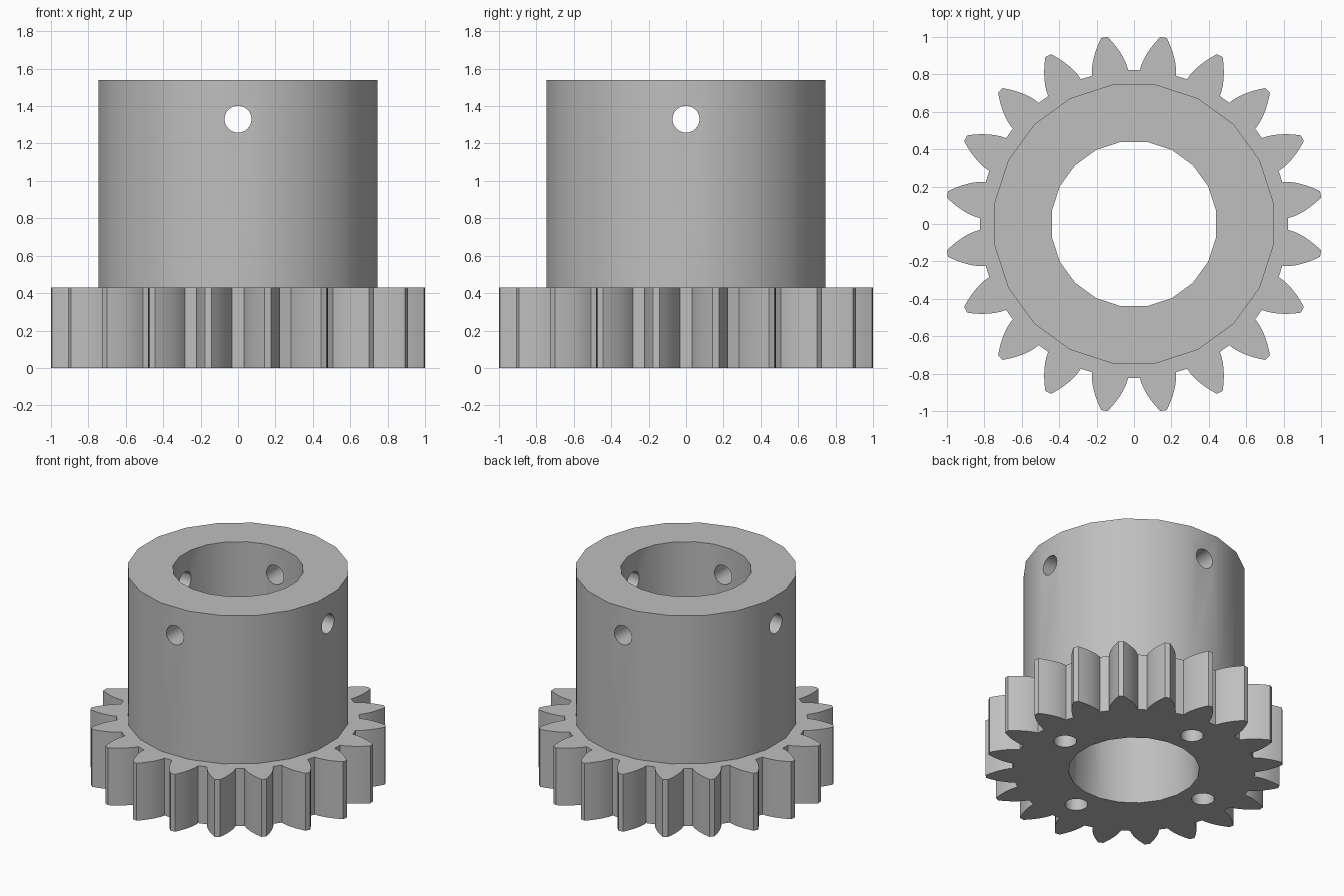
import bpy
import bmesh
from math import acos, cos, sin, tan, pi, radians, sqrt
from mathutils import Matrix

cube = bpy.data.objects.get("Cube")
if cube:
    bpy.data.objects.remove(cube, do_unlink=True)

# Main sizes
TEETH = 20
GEAR_H, TOTAL_H = 0.43, 1.54
PITCH_R, TIP_R, ROOT_R = 0.918, 1.01, 0.824
BASE_R = PITCH_R * cos(radians(28))
HUB_R, BORE_R = 0.754, 0.445
STEP = 2 * pi / TEETH

grey = bpy.data.materials.new("plain_grey")
grey.use_nodes = True
colour = (0.52, 0.52, 0.52, 1)
grey.diffuse_color = colour
grey.node_tree.nodes["Principled BSDF"].inputs["Base Color"].default_value = colour


def add_object(name, bm):
    bmesh.ops.recalc_face_normals(bm, faces=bm.faces)
    mesh = bpy.data.meshes.new(name)
    bm.to_mesh(mesh)
    bm.free()
    obj = bpy.data.objects.new(name, mesh)
    obj.data.materials.append(grey)
    bpy.context.collection.objects.link(obj)
    return obj


def prism(name, outline, z0, z1):
    bm = bmesh.new()
    face = bm.faces.new([bm.verts.new((x, y, z0)) for x, y in outline])
    top = bmesh.ops.extrude_face_region(bm, geom=[face])
    verts = [v for v in top["geom"] if isinstance(v, bmesh.types.BMVert)]
    bmesh.ops.translate(bm, verts=verts, vec=(0, 0, z1 - z0))
    return add_object(name, bm)


def circle(radius, sides, centre=(0, 0)):
    return [(centre[0] + radius * cos((i + 0.5) * 2 * pi / sides),
             centre[1] + radius * sin((i + 0.5) * 2 * pi / sides)) for i in range(sides)]


def involute(r):
    a = acos(BASE_R / r)
    return tan(a) - a


def tooth_half_angle(r):
    return STEP / 4 + involute(PITCH_R) - involute(r)


def gear_outline(steps=6):
    # Involute flanks, narrow flat tips and flat roots
    radii = [ROOT_R + (TIP_R - ROOT_R) * i / steps for i in range(steps + 1)]
    flank = [(r, -tooth_half_angle(r)) for r in radii]
    tooth = flank + [(r, -a) for r, a in reversed(flank)]
    return [(r * cos(a + (k + 0.5) * STEP), r * sin(a + (k + 0.5) * STEP))
            for k in range(TEETH) for r, a in tooth]


def combine(target, other, operation):
    mod = target.modifiers.new(operation.lower(), 'BOOLEAN')
    mod.operation = operation
    mod.solver = 'EXACT'
    mod.object = other
    bpy.ops.object.select_all(action='DESELECT')
    bpy.context.view_layer.objects.active = target
    target.select_set(True)
    bpy.ops.object.modifier_apply(modifier=mod.name)
    bpy.data.objects.remove(other, do_unlink=True)


# Toothed wheel joined to the raised collar
gear = prism("gear_with_collar", gear_outline(), 0, GEAR_H)
combine(gear, prism("collar", circle(HUB_R, TEETH), GEAR_H / 2, TOTAL_H), 'UNION')

# Shaft bore
combine(gear, prism("bore_cutter", circle(BORE_R, TEETH), -0.2, TOTAL_H + 0.2), 'DIFFERENCE')

# Two crossing set screw holes near the top of the collar
for axis in 'XY':
    bm = bmesh.new()
    bmesh.ops.create_cone(bm, cap_ends=True, segments=24, radius1=0.072, radius2=0.072, depth=2,
                          matrix=Matrix.Translation((0, 0, 1.33))
                          @ Matrix.Rotation(pi / 2, 4, 'Y' if axis == 'X' else 'X'))
    combine(gear, add_object("screw_hole_cutter", bm), 'DIFFERENCE')

# Four blind holes in the underside
for k in range(4):
    centre = (0.61 * cos(k * pi / 2), 0.61 * sin(k * pi / 2))
    combine(gear, prism("base_hole_cutter", circle(0.078, 24, centre), -0.2, GEAR_H), 'DIFFERENCE')

# Smooth round walls with crisp rims
bpy.ops.object.select_all(action='DESELECT')
gear.select_set(True)
bpy.context.view_layer.objects.active = gear
bpy.ops.object.shade_smooth_by_angle(angle=radians(30))
